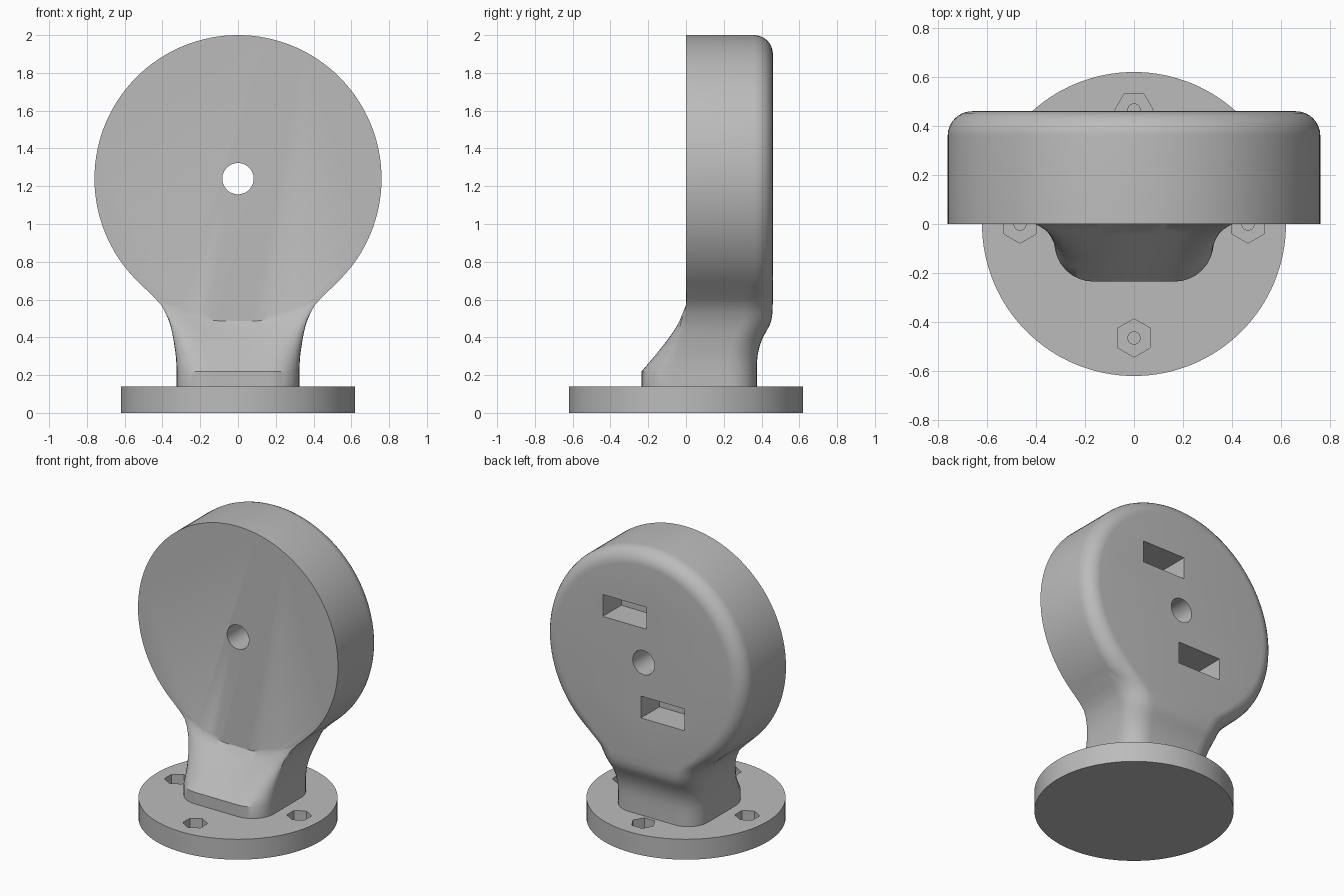
import bpy
import bmesh
from math import sin, cos, pi, sqrt, radians
from mathutils import Matrix, Vector

if "Cube" in bpy.data.objects:
    bpy.data.objects.remove(bpy.data.objects["Cube"], do_unlink=True)

GREY = (0.5, 0.5, 0.5, 1.0)
grey = bpy.data.materials.new("plain grey")
grey.use_nodes = True
grey.diffuse_color = GREY
grey.node_tree.nodes["Principled BSDF"].inputs["Base Color"].default_value = GREY

# Main dimensions
HUB_Z, HUB_R, HUB_DEPTH, FILLET = 1.24, 0.76, 0.46, 0.1
BASE_R, BASE_H = 0.62, 0.14
NECK_FRONT, SLOPE_START, SLOPE_END = -0.235, 0.22, 0.575


def make_object(name, bm):
    bmesh.ops.recalc_face_normals(bm, faces=bm.faces)
    mesh = bpy.data.meshes.new(name)
    bm.to_mesh(mesh)
    bm.free()
    mesh.materials.append(grey)
    obj = bpy.data.objects.new(name, mesh)
    bpy.context.collection.objects.link(obj)
    return obj


def loft(name, rings):
    bm = bmesh.new()
    loops = [[bm.verts.new(p) for p in ring] for ring in rings]
    for low, high in zip(loops, loops[1:]):
        for i in range(len(low)):
            j = (i + 1) % len(low)
            bm.faces.new((low[i], low[j], high[j], high[i]))
    bm.faces.new(loops[0])
    bm.faces.new(loops[-1])
    return make_object(name, bm)


def prism(name, sides, radius, depth, centre, turn=0.0, along_y=False):
    bm = bmesh.new()
    bmesh.ops.create_cone(bm, cap_ends=True, segments=sides, radius1=radius,
                          radius2=radius, depth=depth)
    matrix = Matrix.Translation(centre)
    if along_y:
        matrix = matrix @ Matrix.Rotation(pi / 2, 4, "X")
    bm.transform(matrix @ Matrix.Rotation(turn, 4, "Z"))
    return make_object(name, bm)


def box(name, size, centre):
    bm = bmesh.new()
    bmesh.ops.create_cube(bm, size=1)
    bm.transform(Matrix.Translation(centre) @ Matrix.Diagonal(Vector(size).to_4d()))
    return make_object(name, bm)


def combine(target, tool, operation):
    mod = target.modifiers.new(operation.lower(), "BOOLEAN")
    mod.operation = operation
    mod.solver = "EXACT"
    mod.object = tool
    bpy.context.view_layer.objects.active = target
    bpy.ops.object.modifier_apply(modifier=mod.name)
    bpy.data.objects.remove(tool, do_unlink=True)


def smooth(obj):
    bpy.ops.object.select_all(action="DESELECT")
    obj.select_set(True)
    bpy.context.view_layer.objects.active = obj
    bpy.ops.object.shade_smooth_by_angle(angle=radians(30))


# Round head: flat front, filleted back edge
def head_ring(y, radius, sides=128):
    return [(radius * cos(2 * pi * i / sides), y, HUB_Z + radius * sin(2 * pi * i / sides))
            for i in range(sides)]


rings = [head_ring(0, HUB_R)]
for k in range(9):
    a = k / 8 * pi / 2
    rings.append(head_ring(HUB_DEPTH - FILLET + FILLET * sin(a),
                           HUB_R - FILLET + FILLET * cos(a)))
head = loft("head", rings)


# Neck: rounded rectangles lofted upward, front pulled back to the head's face
def slope_y(x, y, z):
    if y >= 0:
        return max(y, 0.002)
    arc = HUB_Z - sqrt(HUB_R ** 2 - min(abs(x), HUB_R) ** 2)
    top = min(arc, SLOPE_END)
    t = min(max((z - SLOPE_START) / (top - SLOPE_START), 0), 1)
    return y * (1 - t) + 0.002 * t


def neck_ring(z, w, back, rb):
    rf, steps = 0.16, 8
    half = [((w - rf) * i / steps, NECK_FRONT) for i in range(steps)]
    for i in range(steps + 1):
        a = i / steps * pi / 2
        half.append((w - rf + rf * sin(a), NECK_FRONT + rf - rf * cos(a)))
    half.append((w, 0.0))
    for i in range(steps + 1):
        a = i / steps * pi / 2
        half.append((w - rb + rb * cos(a), back - rb + rb * sin(a)))
    half.append((0.0, back))
    full = half + [(-x, y) for x, y in half[-2:0:-1]]
    return [(x, slope_y(x, y, z), z) for x, y in full]


# height, half width, back depth, back corner radius
stations = [
    (0.12, 0.325, 0.375, 0.15), (0.22, 0.325, 0.375, 0.15),
    (0.27, 0.327, 0.376, 0.15), (0.31, 0.330, 0.380, 0.15),
    (0.35, 0.336, 0.389, 0.15), (0.39, 0.342, 0.403, 0.15),
    (0.43, 0.350, 0.424, 0.15), (0.46, 0.357, 0.441, 0.15),
    (0.49, 0.367, 0.452, 0.15), (0.53, 0.384, 0.458, 0.15),
    (0.57, 0.406, 0.459, 0.15), (0.61, 0.442, 0.459, 0.14),
    (0.66, 0.494, 0.459, 0.13), (0.71, 0.544, 0.459, 0.13),
    (0.75, 0.579, 0.459, 0.13), (0.79, 0.606, 0.459, 0.13)]
neck = loft("neck", [neck_ring(*s) for s in stations])
combine(head, neck, "UNION")

# Axle hole and two offset slots in the back
combine(head, prism("axle_hole", 48, 0.083, 2, (0, 0, HUB_Z), along_y=True), "DIFFERENCE")
for side in (1, -1):
    slot = box("slot", (0.33, 0.4, 0.15), (0.145 * side, HUB_DEPTH, HUB_Z + 0.31 * side))
    combine(head, slot, "DIFFERENCE")
head.name = "head_and_neck"
smooth(head)

# Round base with four hexagonal pockets and pilot holes
base = prism("base", 128, BASE_R, BASE_H, (0, 0, BASE_H / 2))
for k in range(4):
    a = k * pi / 2
    x, y = 0.465 * cos(a), 0.465 * sin(a)
    turn = pi / 6 if k == 1 else 0
    combine(base, prism("hex_pocket", 6, 0.078, 0.14, (x, y, BASE_H), turn), "DIFFERENCE")
    combine(base, prism("pilot_hole", 24, 0.025, 0.2, (x, y, 0.13)), "DIFFERENCE")
smooth(base)
